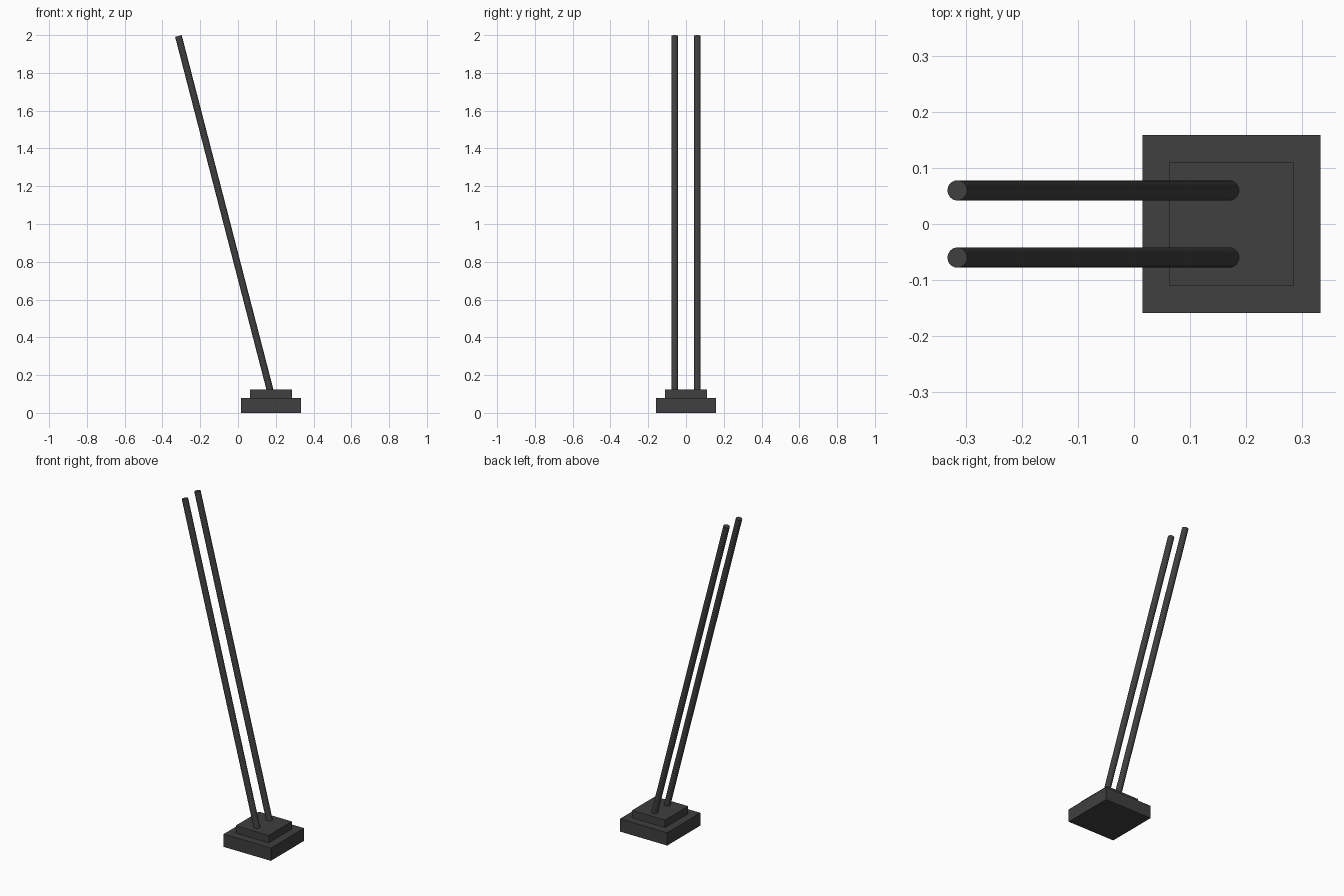
import bpy, math
from mathutils import Vector

if "Cube" in bpy.data.objects:
    bpy.data.objects.remove(bpy.data.objects["Cube"])

dark = bpy.data.materials.new("dark_metal")
dark.diffuse_color = (0.05, 0.05, 0.05, 1)
dark.use_nodes = True
dark.node_tree.nodes["Principled BSDF"].inputs["Base Color"].default_value = dark.diffuse_color

BASE_X = 0.174


def slab(name, half, z0, z1):
    bpy.ops.mesh.primitive_cube_add(size=1, location=(BASE_X, 0, (z0 + z1) / 2))
    ob = bpy.context.object
    ob.name = name
    ob.scale = (half * 2, half * 2, z1 - z0)
    bpy.ops.object.transform_apply(location=False, rotation=False, scale=True)
    ob.data.materials.append(dark)


def rod(name, start, end, radius):
    a, b = Vector(start), Vector(end)
    d = b - a
    bpy.ops.mesh.primitive_cylinder_add(
        vertices=32, radius=radius, depth=d.length, location=(a + b) / 2,
        rotation=(0, math.atan2(d.x, d.z), 0))
    ob = bpy.context.object
    ob.name = name
    bpy.ops.object.shade_smooth_by_angle(angle=math.radians(35))
    ob.data.materials.append(dark)


# Stepped square base
slab("base_plate", 0.159, 0.0, 0.078)
slab("upper_plate", 0.111, 0.078, 0.124)

# Two leaning parallel rods, rooted in the upper plate
for name, y in (("front_rod", -0.06), ("back_rod", 0.06)):
    rod(name, (BASE_X, y, 0.104), (-0.3155, y, 1.9954), 0.018)
